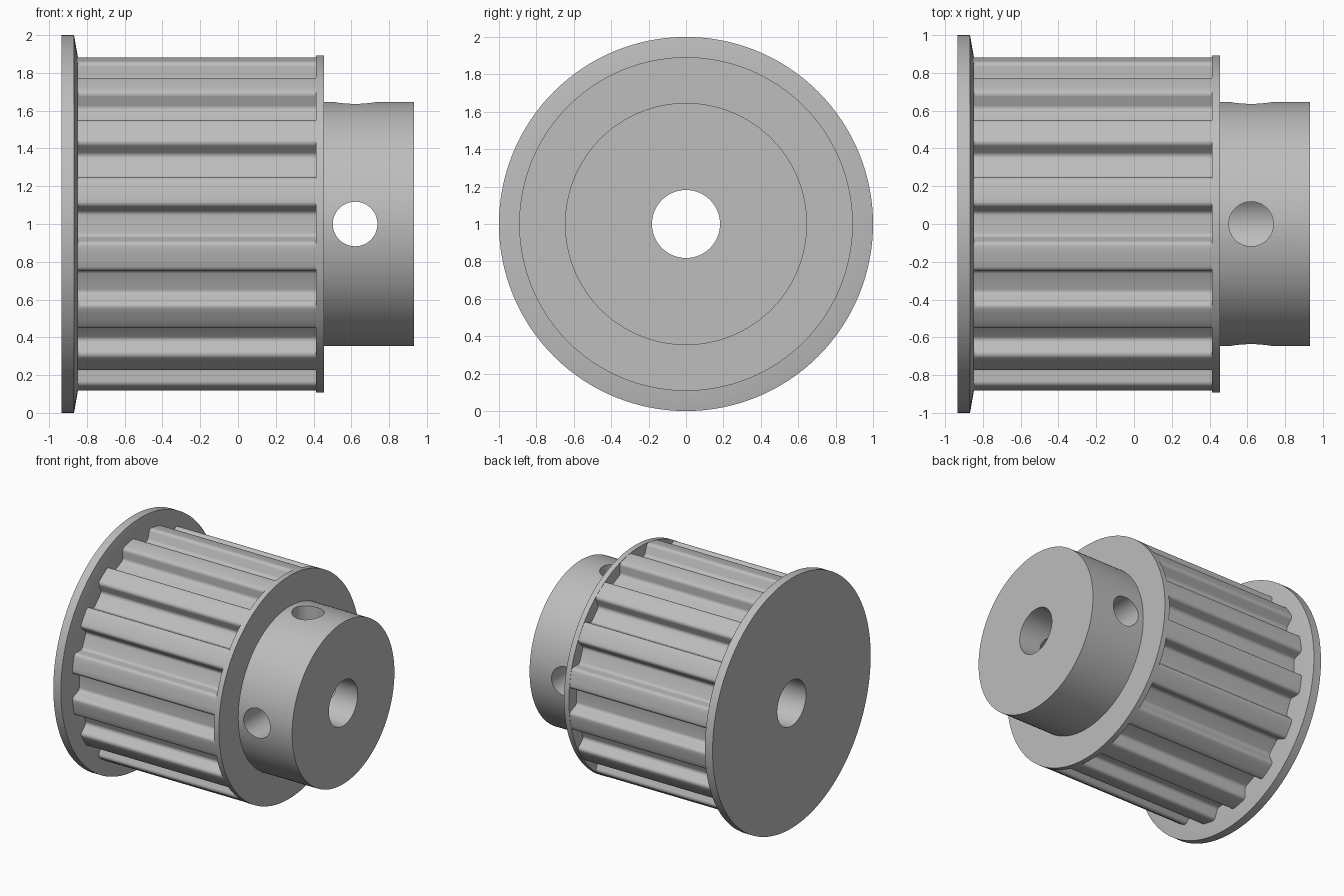
import bpy, bmesh, math
from mathutils import Matrix, Vector

if "Cube" in bpy.data.objects:
    bpy.data.objects.remove(bpy.data.objects["Cube"], do_unlink=True)

AXIS_Z = 1.0
BORE_R, HOLE_R, HOLE_X = 0.182, 0.118, 0.62
TEETH, TIP_R = 16, 0.89
GROOVE_HALF, GROOVE_DEPTH = 0.117, 0.086

metal = bpy.data.materials.new("grey metal")
metal.use_nodes = True
metal.diffuse_color = (0.51, 0.51, 0.51, 1)
metal.node_tree.nodes["Principled BSDF"].inputs["Base Color"].default_value = (0.51, 0.51, 0.51, 1)


def circle(r, n=128):
    return [(r * math.cos(math.tau * i / n), r * math.sin(math.tau * i / n)) for i in range(n)]


def loft(name, sections):
    """Closed solid through (x, outline) sections along the shaft axis."""
    bm = bmesh.new()
    rings = [[bm.verts.new((x, y, z + AXIS_Z)) for y, z in outline] for x, outline in sections]
    for a, b in zip(rings, rings[1:]):
        for i in range(len(a)):
            j = (i + 1) % len(a)
            bm.faces.new((a[i], a[j], b[j], b[i]))
    bm.faces.new(rings[0])
    bm.faces.new(rings[-1])
    bmesh.ops.recalc_face_normals(bm, faces=bm.faces)
    mesh = bpy.data.meshes.new(name)
    bm.to_mesh(mesh)
    bm.free()
    mesh.materials.append(metal)
    obj = bpy.data.objects.new(name, mesh)
    bpy.context.collection.objects.link(obj)
    return obj


def drill(name, start, end, r):
    """Cylinder cutter between two points."""
    start, end = Vector(start), Vector(end)
    d = end - start
    bpy.ops.mesh.primitive_cylinder_add(vertices=64, radius=r, depth=d.length,
                                        location=(start + end) / 2,
                                        rotation=d.to_track_quat('Z', 'Y').to_euler())
    obj = bpy.context.object
    obj.name = name
    obj.data.materials.append(metal)
    obj.hide_render = True
    return obj


def finish(obj, cutters):
    """Cut the holes, then shade smooth with sharp corners."""
    bpy.ops.object.select_all(action='DESELECT')
    bpy.context.view_layer.objects.active = obj
    obj.select_set(True)
    for c in cutters:
        mod = obj.modifiers.new(c.name, 'BOOLEAN')
        mod.operation, mod.solver, mod.object = 'DIFFERENCE', 'EXACT', c
        bpy.ops.object.modifier_apply(modifier=mod.name)
    bpy.ops.object.shade_smooth_by_angle(angle=math.radians(30))


def groove():
    """Half of a rounded trapezoid groove as (side offset, depth), then mirrored."""
    f, wall = 0.029, math.radians(70)
    half = []
    for i in range(7):  # outer fillet
        a = wall * i / 6
        half.append((-GROOVE_HALF + f * math.sin(a), f * (1 - math.cos(a))))
    for i in range(7):  # inner fillet
        a = wall * (1 - i / 6)
        half.append((-0.045 - f * math.sin(a), GROOVE_DEPTH - f * (1 - math.cos(a))))
    return half + [(-s, d) for s, d in reversed(half)]


def toothed_outline():
    pts = []
    chord = math.sqrt(TIP_R ** 2 - GROOVE_HALF ** 2)
    edge = math.asin(GROOVE_HALF / TIP_R)
    pitch = math.tau / TEETH
    for t in range(TEETH):
        turn = Matrix.Rotation(t * pitch, 2)
        pts += [tuple(turn @ Vector((chord - d, s))) for s, d in groove()]
        for i in range(1, 4):  # rounded tooth tip
            a = t * pitch + edge + (pitch - 2 * edge) * i / 4
            pts.append((TIP_R * math.cos(a), TIP_R * math.sin(a)))
    return pts


# Pulley parts
large_flange = loft("large_flange", [(-0.935, circle(1)), (-0.868, circle(1)), (-0.848, circle(0.885))])
teeth = toothed_outline()
toothed_drum = loft("toothed_drum", [(-0.86, teeth), (0.42, teeth)])
small_flange = loft("small_flange", [(0.412, circle(0.892)), (0.455, circle(0.892))])
hub = loft("hub", [(0.44, circle(0.647)), (0.932, circle(0.647))])

# Shaft bore and set screw holes
bore = drill("bore_cutter", (-1.5, 0, AXIS_Z), (1.5, 0, AXIS_Z), BORE_R)
cross_hole = drill("cross_hole_cutter", (HOLE_X, -1, AXIS_Z), (HOLE_X, 1, AXIS_Z), HOLE_R)
top_hole = drill("top_hole_cutter", (HOLE_X, 0, AXIS_Z), (HOLE_X, 0, AXIS_Z + 1), HOLE_R)

for part in (large_flange, toothed_drum, small_flange):
    finish(part, [bore])
finish(hub, [bore, cross_hole, top_hole])

for cutter in (bore, cross_hole, top_hole):
    bpy.data.objects.remove(cutter, do_unlink=True)
